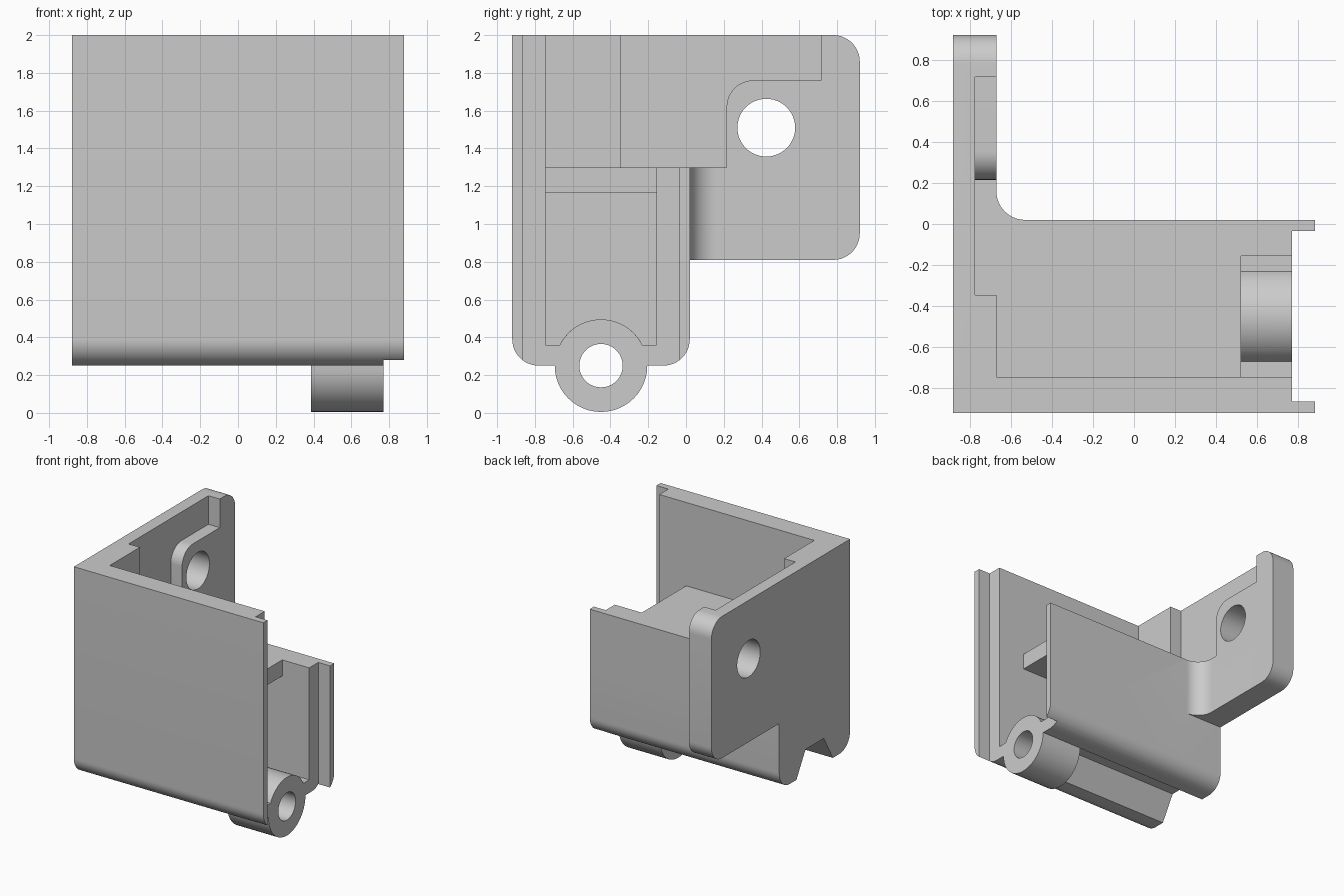
import bpy, bmesh
from math import cos, sin, radians

cube = bpy.data.objects.get("Cube")
if cube:
    bpy.data.objects.remove(cube, do_unlink=True)

mat = bpy.data.materials.new("light_grey")
mat.use_nodes = True
GREY = (0.6, 0.6, 0.6, 1)
mat.diffuse_color = GREY
mat.node_tree.nodes["Principled BSDF"].inputs["Base Color"].default_value = GREY


def arc(cx, cy, r, start, end, steps=12):
    angles = [radians(start + (end - start) * i / steps) for i in range(steps + 1)]
    return [(cx + r * cos(a), cy + r * sin(a)) for a in angles]


def rect(a0, b0, a1, b1):
    return [(a0, b0), (a1, b0), (a1, b1), (a0, b1)]


def prism(name, pts, low, high, axis="x"):
    """Extrude a yz profile along x, or an xy profile along z."""
    place = (lambda p, t: (t, p[0], p[1])) if axis == "x" else (lambda p, t: (p[0], p[1], t))
    bm = bmesh.new()
    ends = [[bm.verts.new(place(p, t)) for p in pts] for t in (low, high)]
    for ring in ends:
        bm.faces.new(ring)
    for i in range(len(pts)):
        j = (i + 1) % len(pts)
        bm.faces.new((ends[0][i], ends[0][j], ends[1][j], ends[1][i]))
    bmesh.ops.recalc_face_normals(bm, faces=bm.faces)
    mesh = bpy.data.meshes.new(name)
    bm.to_mesh(mesh)
    bm.free()
    mesh.materials.append(mat)
    obj = bpy.data.objects.new(name, mesh)
    bpy.context.collection.objects.link(obj)
    return obj


def combine(target, other, operation):
    other.hide_render = True
    mod = target.modifiers.new(other.name, "BOOLEAN")
    mod.operation = operation
    mod.solver = "EXACT"
    mod.object = other
    bpy.context.view_layer.objects.active = target
    bpy.ops.object.modifier_apply(modifier=mod.name)
    bpy.data.objects.remove(other, do_unlink=True)


R = 0.14                      # common corner radius
FRONT, BACK = -0.92, 0.02     # outer faces of the box
IN_F, IN_B = -0.745, -0.155   # inner faces of its walls
WALL = -0.67                  # inner face of the side wall
DECK = 1.3
HY, HZ, HR = -0.45, 0.25, 0.245   # hinge axis and radius

# Side silhouette: box plus rear mounting plate
outline = (arc(FRONT + R, 0.25 + R, R, 180, 270)
           + arc(BACK - R, 0.25 + R, R, 270, 360)
           + [(BACK, 0.81)]
           + arc(0.92 - R, 0.81 + R, R, 270, 360)
           + arc(0.92 - R, 2 - R, R, 0, 90)
           + [(FRONT, 2)])
bracket = prism("hinge_bracket", outline, -0.88, 0.88)

# Space behind the box, leaving the plate and its fillet
behind = [(1.2, BACK), (1.2, 1.2), (WALL, 1.2)] + arc(WALL + R, BACK + R, R, 180, 270)
combine(bracket, prism("rear_space", behind, 0, 2.2, "z"), "DIFFERENCE")

# Open upper space, hollow below the deck, and the deck opening
combine(bracket, prism("upper_space", rect(IN_F, DECK, 1.2, 2.2), WALL, 1.2), "DIFFERENCE")
combine(bracket, prism("hollow", rect(IN_F, 0.36, IN_B, 1.165), WALL, 1.2), "DIFFERENCE")
combine(bracket, prism("deck_opening", rect(IN_F, 1.0, IN_B, 1.5), 0.52, 1.2), "DIFFERENCE")

# Stepped lips on the open end
combine(bracket, prism("end_step", rect(-0.865, 0, -0.035, 2.2), 0.77, 1.2), "DIFFERENCE")

# Stepped recess in the mounting plate
recess = ([(-0.345, DECK), (0.215, DECK)]
          + arc(0.215 + R, 1.76 - R, R, 180, 90)
          + [(0.715, 1.76), (0.715, 2.2), (-0.345, 2.2)])
combine(bracket, prism("plate_recess", recess, -0.775, -0.5), "DIFFERENCE")

# Screw hole through the plate
combine(bracket, prism("screw_hole", arc(0.425, 1.51, 0.153, 0, 352.5, 47), -1.2, -0.5), "DIFFERENCE")

# Raised rib over the hinge groove, then the hexagonal groove itself
combine(bracket, prism("groove_rib", arc(HY, HZ, HR, 12, 168, 24), -0.7, 0.5), "UNION")
groove = arc(HY, HZ, HR - 0.003, 0, 300, 5)
combine(bracket, prism("groove", groove, -1.2, 0.387), "DIFFERENCE")

# Hinge knuckle with its pin hole
combine(bracket, prism("knuckle", arc(HY, HZ, HR, 0, 352.5, 47), 0.387, 0.77), "UNION")
combine(bracket, prism("pin_hole", arc(HY, HZ, 0.115, 0, 350, 35), 0.3, 1.2), "DIFFERENCE")

# Smooth the round faces, keep the corners sharp
bpy.ops.object.select_all(action="DESELECT")
bracket.select_set(True)
bpy.context.view_layer.objects.active = bracket
bpy.ops.object.shade_smooth_by_angle(angle=radians(30))
